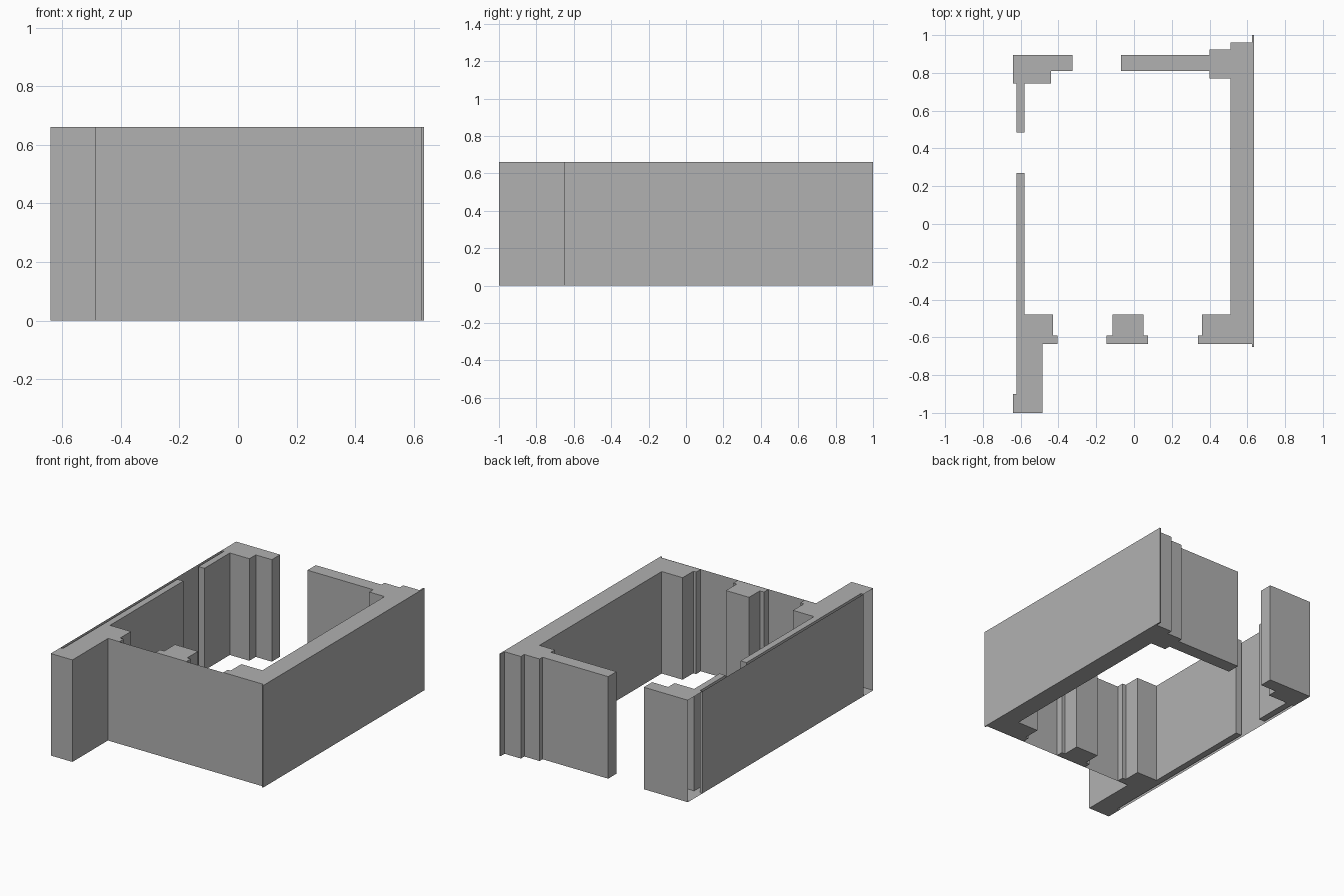
import bpy
import bmesh

cube = bpy.data.objects.get("Cube")
if cube:
    bpy.data.objects.remove(cube, do_unlink=True)

HEIGHT = 0.66
grey = bpy.data.materials.new("plain grey")
grey.use_nodes = True
grey.diffuse_color = (0.44, 0.44, 0.44, 1)
grey.node_tree.nodes["Principled BSDF"].inputs["Base Color"].default_value = (0.44, 0.44, 0.44, 1)


def finish(name, bm):
    mesh = bpy.data.meshes.new(name)
    bm.to_mesh(mesh)
    bm.free()
    mesh.materials.append(grey)
    obj = bpy.data.objects.new(name, mesh)
    bpy.context.collection.objects.link(obj)
    return obj


def wall(name, outline, open_x=None):
    """Extrude a floor-plan outline; optionally leave its faces at x = open_x out."""
    bm = bmesh.new()
    base = bm.faces.new([bm.verts.new((x, y, 0)) for x, y in outline])
    top = bmesh.ops.extrude_face_region(bm, geom=[base], use_keep_orig=True)["geom"]
    verts = [g for g in top if isinstance(g, bmesh.types.BMVert)]
    bmesh.ops.translate(bm, verts=verts, vec=(0, 0, HEIGHT))
    bmesh.ops.recalc_face_normals(bm, faces=bm.faces)
    if open_x is not None:
        ends = [f for f in bm.faces if all(abs(v.co.x - open_x) < 0.001 for v in f.verts)]
        bmesh.ops.delete(bm, geom=ends, context='FACES')
    return finish(name, bm)


# Long side wall with its stepped back corner and front return
wall("left_and_back_wall", [
    (0.635, -0.65), (0.635, 1), (0.626, 1), (0.626, 0.96), (0.51, 0.96),
    (0.51, 0.925), (0.4, 0.925), (0.4, 0.895), (-0.07, 0.895), (-0.07, 0.81),
    (0.4, 0.81), (0.4, 0.77), (0.51, 0.77), (0.51, -0.48), (0.36, -0.48),
    (0.36, -0.59), (0.34, -0.59), (0.34, -0.635), (0.626, -0.635), (0.626, -0.65)])

# Back corner pier with the short thin wall
wall("back_corner_pier", [
    (-0.64, 0.895), (-0.325, 0.895), (-0.325, 0.81), (-0.44, 0.81), (-0.44, 0.745),
    (-0.58, 0.745), (-0.58, 0.485), (-0.622, 0.485), (-0.622, 0.745), (-0.64, 0.745)],
    open_x=-0.64)

# Thin side wall ending in the projecting front post
wall("right_wall_and_front_post", [
    (-0.622, 0.27), (-0.58, 0.27), (-0.58, -0.48), (-0.43, -0.48), (-0.43, -0.59),
    (-0.405, -0.59), (-0.405, -0.635), (-0.485, -0.635), (-0.485, -1), (-0.64, -1),
    (-0.64, -0.9), (-0.622, -0.9)], open_x=-0.64)

# Middle pillar between the front openings
wall("front_pillar", [
    (-0.145, -0.635), (0.075, -0.635), (0.075, -0.59), (0.05, -0.59), (0.05, -0.48),
    (-0.115, -0.48), (-0.115, -0.59), (-0.145, -0.59)])


def sheet(name, start, end):
    """Upright sheet between two floor points."""
    bm = bmesh.new()
    corners = [(*start, 0), (*end, 0), (*end, HEIGHT), (*start, HEIGHT)]
    bm.faces.new([bm.verts.new(c) for c in corners])
    return finish(name, bm)


# Sheets covering the front and the recessed side
sheet("front_panel", (-0.485, -0.637), (0.626, -0.637))
sheet("side_panel", (-0.64, 0.745), (-0.64, -0.9))
